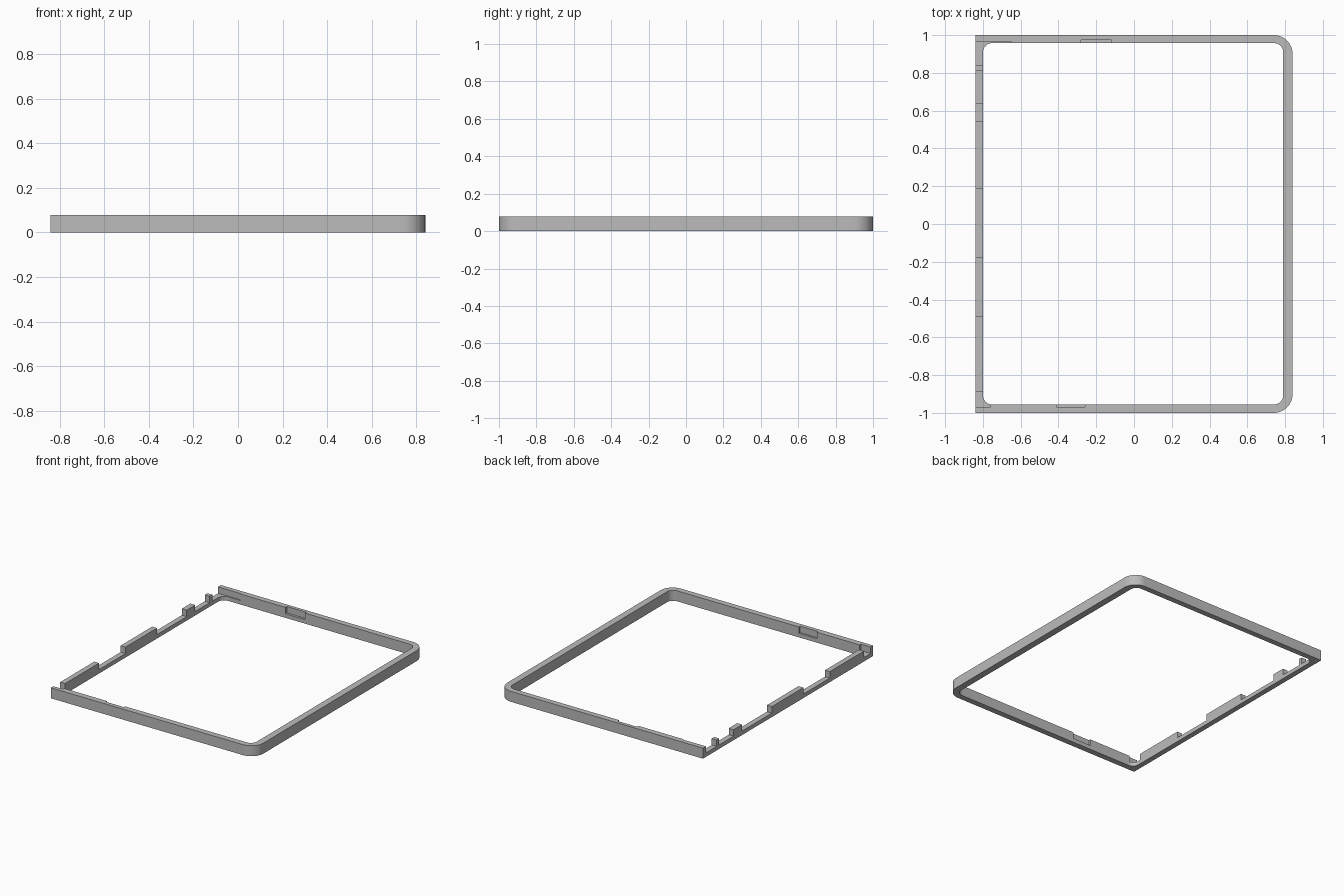
import bpy
import bmesh
import math

cube = bpy.data.objects.get("Cube")
if cube:
    bpy.data.objects.remove(cube, do_unlink=True)

HEIGHT, LEDGE = 0.078, 0.03

grey = bpy.data.materials.new("plain grey")
grey.use_nodes = True
grey.diffuse_color = (0.5, 0.5, 0.5, 1)
grey.node_tree.nodes["Principled BSDF"].inputs["Base Color"].default_value = (0.5, 0.5, 0.5, 1)


def rounded_rect(x0, x1, y0, y1, r_left, r_right, steps=12):
    """Counter-clockwise outline; a radius of zero leaves a square corner."""
    points = []
    corners = [(x1, y1, 1, 1, r_right), (x0, y1, -1, 1, r_left),
               (x0, y0, -1, -1, r_left), (x1, y0, 1, -1, r_right)]
    for k, (x, y, sx, sy, r) in enumerate(corners):
        for i in range(steps + 1 if r else 1):
            a = (k + i / steps) * math.pi / 2
            points.append((x - sx * r + r * math.cos(a), y - sy * r + r * math.sin(a)))
    return points


def add_prism(bm, outline, z0, z1):
    bottom = [bm.verts.new((x, y, z0)) for x, y in outline]
    top = [bm.verts.new((x, y, z1)) for x, y in outline]
    bm.faces.new(top)
    bm.faces.new(bottom[::-1])
    for i in range(len(outline)):
        j = (i + 1) % len(outline)
        bm.faces.new((bottom[i], bottom[j], top[j], top[i]))


def make_object(name, prisms):
    bm = bmesh.new()
    for prism in prisms:
        add_prism(bm, *prism)
    mesh = bpy.data.meshes.new(name)
    bm.to_mesh(mesh)
    bm.free()
    mesh.materials.append(grey)
    obj = bpy.data.objects.new(name, mesh)
    bpy.context.collection.objects.link(obj)
    return obj


def cut(target, cutter):
    cutter.hide_render = True
    mod = target.modifiers.new("cut", 'BOOLEAN')
    mod.operation, mod.solver, mod.object = 'DIFFERENCE', 'EXACT', cutter
    bpy.context.view_layer.objects.active = target
    bpy.ops.object.modifier_apply(modifier=mod.name)
    bpy.data.objects.remove(cutter, do_unlink=True)


# Frame: square corners on one side, rounded on the other
frame = make_object("frame", [
    (rounded_rect(-0.84, 0.84, -1, 1, 0, 0.1), 0, HEIGHT)])
opening = make_object("opening_cutter", [
    (rounded_rect(-0.8, 0.79, -0.956, 0.958, 0.05, 0.05), -0.1, 0.2)])
cut(frame, opening)

# Gaps along the slotted rail, then shallow pockets inside the long rails
gaps = [(-0.9, -0.76, -0.97, -0.89), (-0.9, -0.78, -0.49, -0.18),
        (-0.9, -0.78, 0.19, 0.54), (-0.9, -0.78, 0.64, 0.81),
        (-0.9, -0.65, 0.84, 0.965),
        (-0.41, -0.26, -0.97, -0.9), (-0.28, -0.12, 0.9, 0.975)]
notches = make_object("notch_cutter", [
    (rounded_rect(*gap, 0, 0), LEDGE, 0.2) for gap in gaps])
cut(frame, notches)

bpy.ops.object.select_all(action='DESELECT')
frame.select_set(True)
bpy.context.view_layer.objects.active = frame
bpy.ops.object.shade_smooth_by_angle(angle=math.radians(30))
